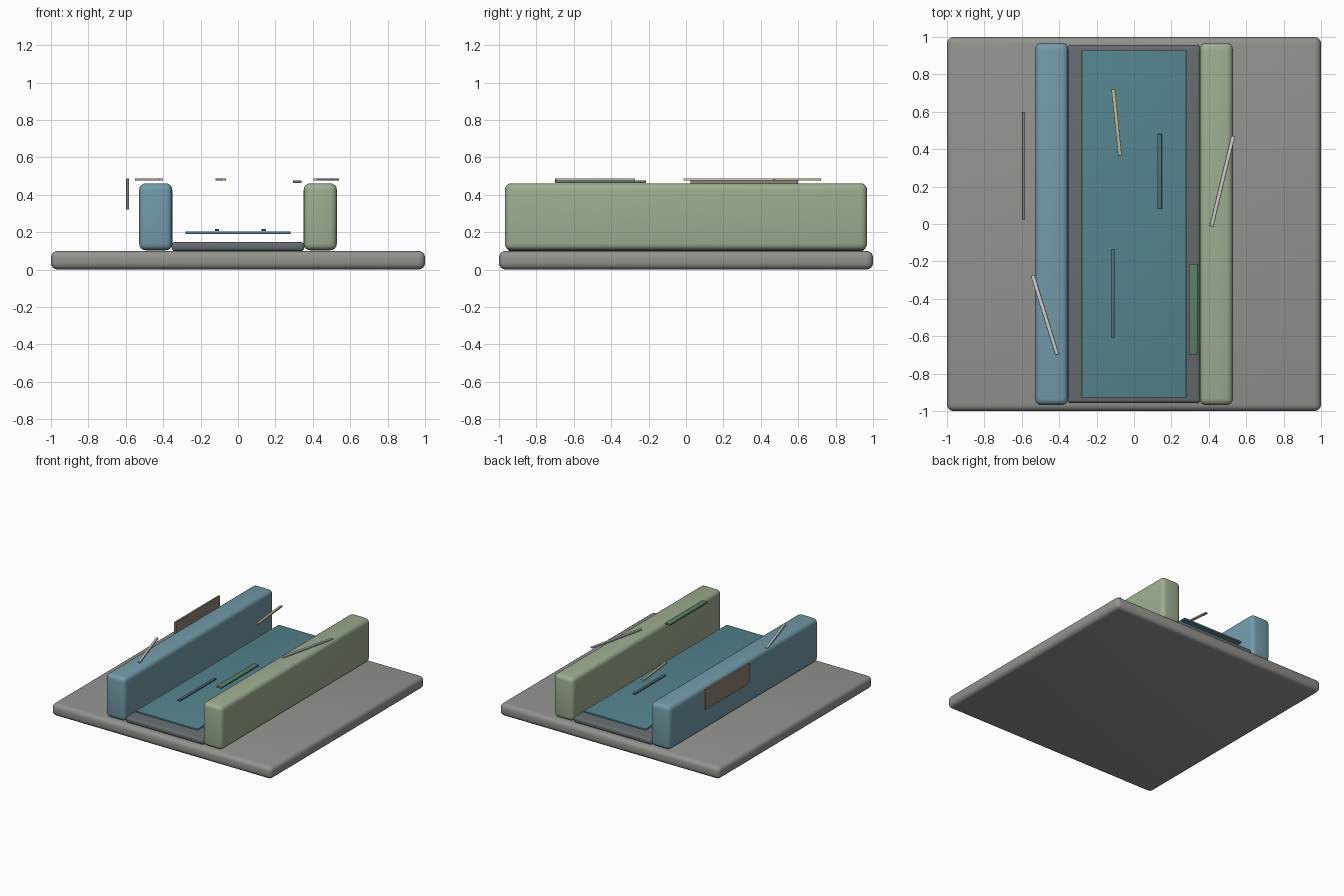
import bpy, math
from mathutils import Vector

if "Cube" in bpy.data.objects:
    bpy.data.objects.remove(bpy.data.objects["Cube"])


def material(name, rgb):
    m = bpy.data.materials.new(name)
    m.diffuse_color = (*rgb, 1)
    m.use_nodes = True
    m.node_tree.nodes["Principled BSDF"].inputs["Base Color"].default_value = m.diffuse_color
    return m


stone = material("stone", (0.29, 0.29, 0.27))
slate = material("slate", (0.13, 0.15, 0.16))
blue = material("blue", (0.17, 0.33, 0.40))
green = material("green", (0.34, 0.42, 0.28))
water = material("water", (0.09, 0.23, 0.27))
ripple = material("ripple", (0.07, 0.17, 0.19))
moss = material("moss", (0.10, 0.22, 0.13))
brown = material("brown", (0.26, 0.22, 0.17))
pale = material("pale", (0.60, 0.63, 0.63))
straw = material("straw", (0.50, 0.50, 0.30))


def box(name, center, size, mat, bevel=0.0, angle=0.0):
    """Box with optional rounded edges, turned about z."""
    bpy.ops.mesh.primitive_cube_add(size=1, location=center, rotation=(0, 0, angle))
    ob = bpy.context.object
    ob.name = name
    ob.scale = size
    bpy.ops.object.transform_apply(location=False, rotation=False, scale=True)
    ob.data.materials.append(mat)
    if bevel:
        b = ob.modifiers.new("round", 'BEVEL')
        b.width = bevel
        b.segments = 4
        bpy.ops.object.modifier_apply(modifier=b.name)
        bpy.ops.object.shade_smooth_by_angle(angle=math.radians(35))
    return ob


def stick(name, a, b, z, mat, width=0.02, height=0.012):
    """Thin flat stick between two plan points."""
    a, b = Vector(a), Vector(b)
    d, c = b - a, (a + b) / 2
    return box(name, (c.x, c.y, z), (d.length, width, height), mat, 0.002,
               math.atan2(d.y, d.x))


# base slab and channel
box("base_slab", (0, 0, 0.05), (2, 2, 0.10), stone, 0.035)
box("channel_bed", (0, 0, 0.123), (0.71, 1.914, 0.048), slate, 0.018)
box("water_sheet", (0, 0, 0.197), (0.56, 1.855, 0.013), water, 0.002)

# two banks
for name, x, mat in (("left_bank", -0.44, blue), ("right_bank", 0.44, green)):
    box(name, (x, 0, 0.282), (0.177, 1.937, 0.358), mat, 0.035)

# ripples on the water
box("ripple_right", (0.137, 0.28, 0.211), (0.023, 0.40, 0.010), ripple, 0.002)
box("ripple_left", (-0.112, -0.37, 0.211), (0.023, 0.475, 0.010), ripple, 0.002)

# side ledge and outer panel
box("green_ledge", (0.317, -0.457, 0.469), (0.047, 0.487, 0.015), moss, 0.004)
box("outer_panel", (-0.59, 0.312, 0.403), (0.016, 0.575, 0.166), brown, 0.002)

# loose sticks
stick("left_stick", (-0.542, -0.275), (-0.411, -0.698), 0.481, pale)
stick("right_stick", (0.530, 0.470), (0.414, -0.012), 0.481, pale)
stick("middle_stick", (-0.111, 0.720), (-0.075, 0.365), 0.481, straw)
